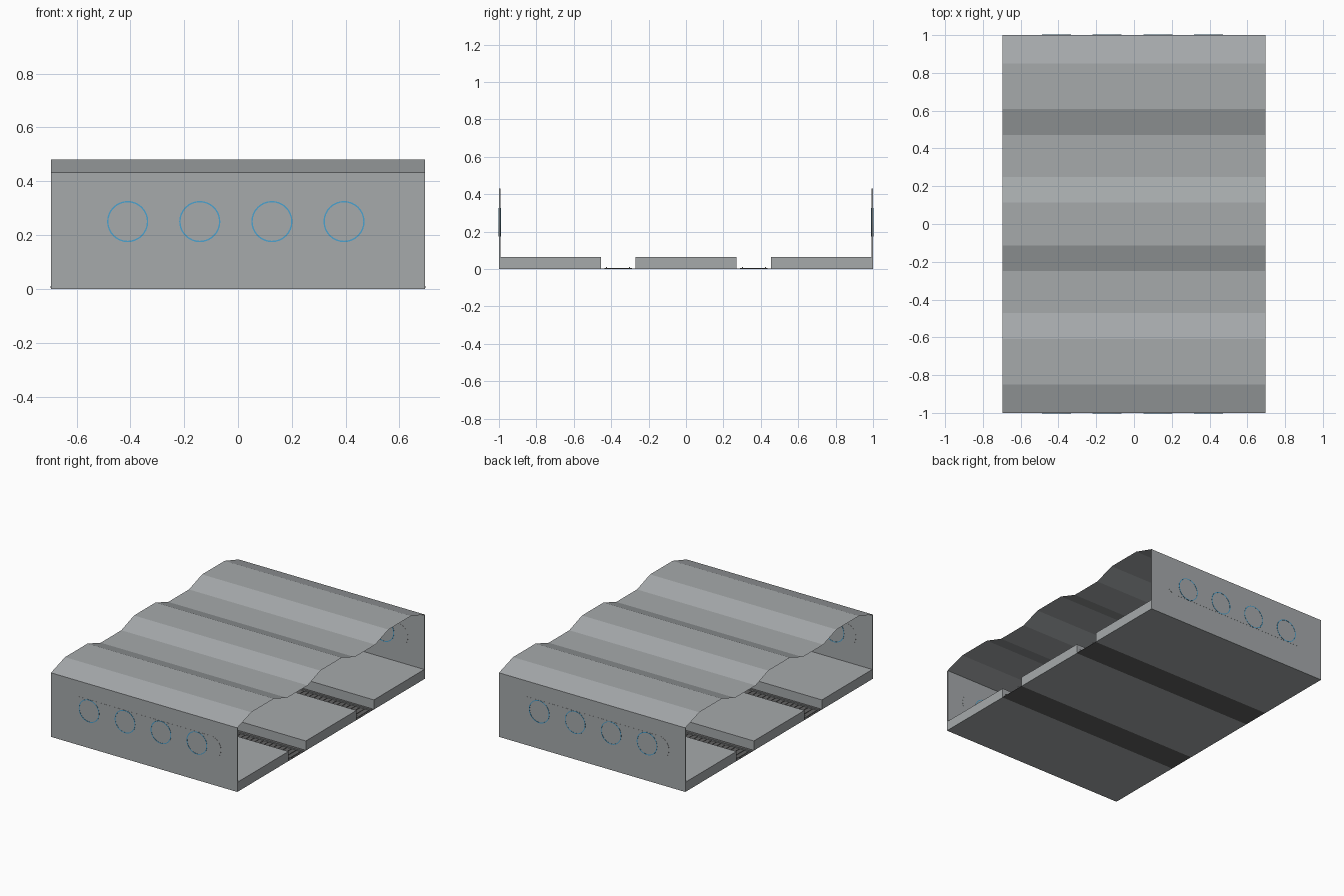
import bpy, bmesh, math

if "Cube" in bpy.data.objects:
    bpy.data.objects.remove(bpy.data.objects["Cube"])

HX = 0.695  # half width of the hall


def material(name, rgb):
    m = bpy.data.materials.new(name)
    m.diffuse_color = (*rgb, 1)
    m.use_nodes = True
    m.node_tree.nodes["Principled BSDF"].inputs["Base Color"].default_value = m.diffuse_color
    return m


GREY = material("concrete grey", (0.38, 0.40, 0.41))
DARK = material("track bed dark grey", (0.12, 0.12, 0.12))
BLUE = material("sign blue", (0.07, 0.36, 0.62))


def finish(name, bm, mat):
    bmesh.ops.recalc_face_normals(bm, faces=bm.faces)
    me = bpy.data.meshes.new(name)
    bm.to_mesh(me)
    bm.free()
    me.materials.append(mat)
    ob = bpy.data.objects.new(name, me)
    bpy.context.collection.objects.link(ob)
    return ob


def add_box(bm, x0, x1, y0, y1, z0, z1):
    vs = bmesh.ops.create_cube(bm, size=1)["verts"]
    for v in vs:
        v.co = (x1 if v.co.x > 0 else x0, y1 if v.co.y > 0 else y0, z1 if v.co.z > 0 else z0)


def box(name, mat, *dims):
    bm = bmesh.new()
    add_box(bm, *dims)
    return finish(name, bm, mat)


# Folded sheet roof: half profile mirrored about y = 0
half = [(0.115, 0.48), (0.25, 0.432), (0.47, 0.432), (0.61, 0.48), (0.85, 0.48), (1.0, 0.432)]
profile = [(-y, z) for y, z in reversed(half)] + half
bm = bmesh.new()
rows = [(bm.verts.new((-HX, y, z)), bm.verts.new((HX, y, z))) for y, z in profile]
for a, b in zip(rows, rows[1:]):
    bm.faces.new((a[0], a[1], b[1], b[0]))
roof = finish("folded_roof", bm, GREY)
if roof.data.polygons[0].normal.z < 0:
    roof.data.flip_normals()

# Platforms
for name, y0, y1 in (("front_platform", -0.992, -0.455), ("middle_platform", -0.27, 0.27),
                     ("back_platform", 0.455, 0.992)):
    box(name, GREY, -HX, HX, y0, y1, 0, 0.065)

# Tracks: bed, sleepers and rails
for side, s in (("front", -1), ("back", 1)):
    def span(a, b):
        return (min(s * a, s * b), max(s * a, s * b))
    box(side + "_track_bed", DARK, -HX, HX, *span(0.27, 0.455), 0, 0.002)
    bm = bmesh.new()
    for i in range(40):
        x = -0.675 + i * 1.35 / 39
        add_box(bm, x - 0.008, x + 0.008, *span(0.288, 0.435), 0.002, 0.005)
    finish(side + "_sleepers", bm, DARK)
    bm = bmesh.new()
    for y in (0.303, 0.425):
        add_box(bm, -HX - 0.002, HX + 0.002, *span(y - 0.003, y + 0.003), 0.004, 0.011)
    finish(side + "_rails", bm, GREY)


def pill(bm, y0, y1):
    """Rounded panel around the signs, standing in the xz plane."""
    pts = []
    for c, start in ((0.497, -90), (-0.497, 90)):
        for i in range(13):
            a = math.radians(start + i * 15)
            pts.append((c + 0.077 * math.cos(a), 0.25 + 0.077 * math.sin(a)))
    f = bm.faces.new([bm.verts.new((x, y0, z)) for x, z in pts])
    ext = bmesh.ops.extrude_face_region(bm, geom=[f])["geom"]
    for v in ext:
        if isinstance(v, bmesh.types.BMVert):
            v.co.y = y1


def ring(bm, cx, y0, y1, r=0.0765, w=0.005, n=32):
    """Flat ring standing in the xz plane."""
    loops = []
    for rad, y in ((r, y0), (r, y1), (r - w, y1), (r - w, y0)):
        loops.append([bm.verts.new((cx + rad * math.cos(2 * math.pi * i / n), y,
                                    0.25 + rad * math.sin(2 * math.pi * i / n))) for i in range(n)])
    for k in range(4):
        a, b = loops[k], loops[(k + 1) % 4]
        for i in range(n):
            j = (i + 1) % n
            bm.faces.new((a[i], a[j], b[j], b[i]))


# End walls with rounded panels and blue rings on both faces
for side, s in (("front", -1), ("back", 1)):
    lo, hi = sorted((s * 0.992, s * 1.0))
    box(side + "_wall", GREY, -HX, HX, lo, hi, 0, 0.432)
    bm = bmesh.new()
    pill(bm, lo - 0.0008, hi + 0.0008)
    finish(side + "_sign_panel", bm, GREY)
    bm = bmesh.new()
    for i in range(4):
        ring(bm, -0.41 + i * 0.268, lo - 0.002, hi + 0.002)
    finish(side + "_sign_rings", bm, BLUE)
